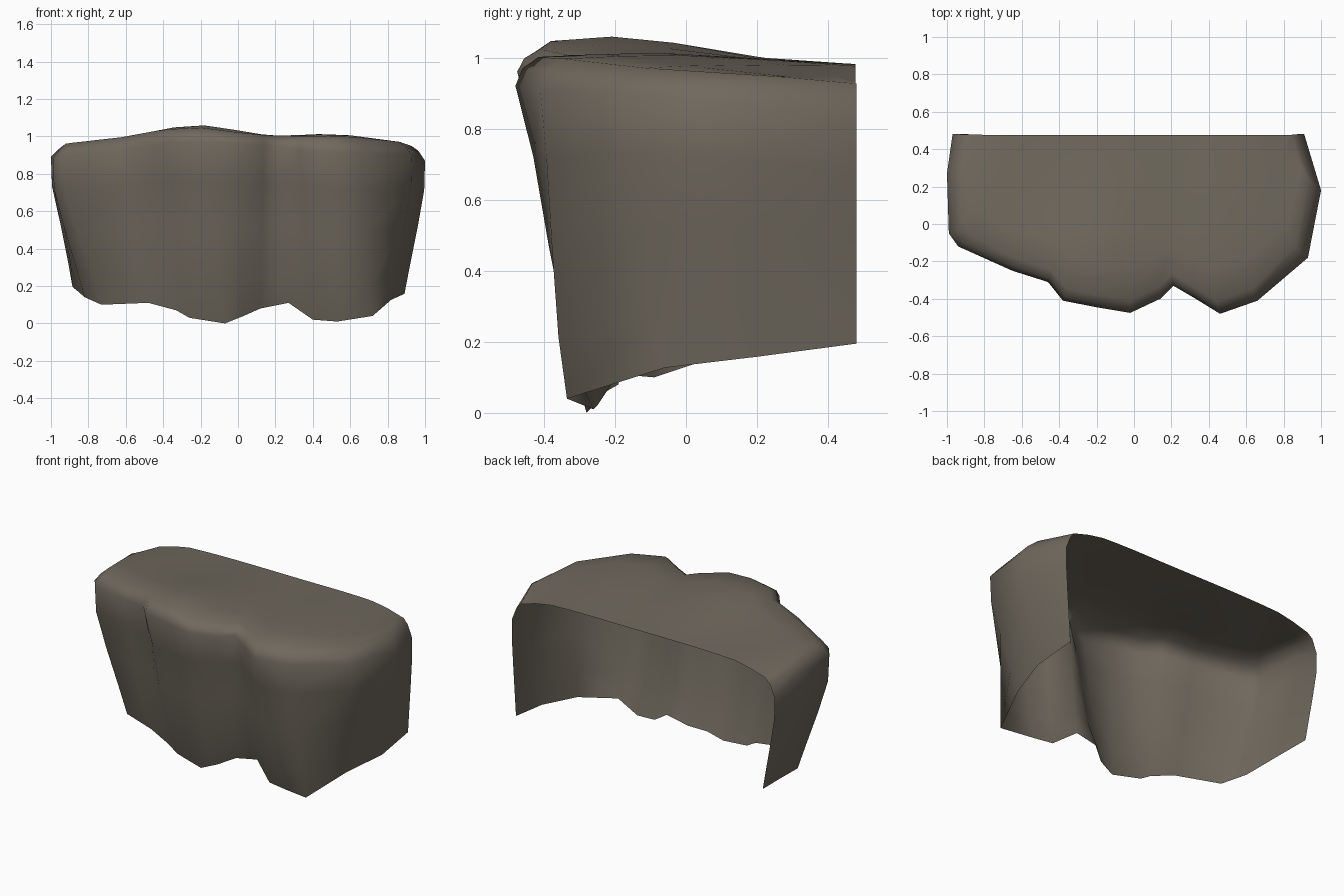
import bpy, bmesh, math
from mathutils import Vector

if "Cube" in bpy.data.objects:
    bpy.data.objects.remove(bpy.data.objects["Cube"])

# Column guides, back left round the front to back right:
# shoulder x, y | foot x, y, z | shoulder height
COLS = [
    (-.97, .48, -.885, .48, .195, .80), (-1.0, .27, -.86, .27, .175, .89),
    (-.99, -.05, -.82, .03, .14, .88), (-.94, -.12, -.73, -.09, .10, .89),
    (-.65, -.25, -.48, -.20, .11, .93), (-.46, -.31, -.33, -.24, .07, .95),
    (-.38, -.41, -.26, -.25, .03, .97), (-.20, -.445, -.07, -.28, .00, .97),
    (-.02, -.475, .03, -.26, .04, .96), (.14, -.40, .12, -.19, .08, .95),
    (.21, -.33, .27, -.19, .11, .95), (.33, -.40, .40, -.25, .02, .93),
    (.46, -.48, .53, -.26, .01, .92), (.66, -.41, .72, -.335, .04, .91),
    (.93, -.18, .82, -.06, .127, .90), (1.0, .18, .89, .20, .158, .87),
    (.91, .48, .88, .48, .195, .81),
]


# Height of the top surface, with a mound at front left
def top_height(x, y):
    mound = .07 * math.exp(-((x + .22) / .3) ** 2 - ((y + .22) / .35) ** 2)
    bump = .025 * math.exp(-((x - .5) / .25) ** 2 - ((y + .1) / .4) ** 2)
    return .99 + mound + bump - .04 * abs(x) ** 4 - .01 * max(0, y) / .48


def column(i):
    x, y, bx, by, bz, sz = COLS[i]
    foot, shoulder = Vector((bx, by, bz)), Vector((x, y, sz))
    pts = [foot]
    # Ends flare early, the front lobes bulge low and then lean out
    for t, end, front in ((.2, .25, .32), (.5, .64, .57), (.78, .96, .77), (1, 1, 1)):
        out = end if abs(x) > .85 else front
        pts.append(Vector((bx + (x - bx) * out, by + (y - by) * out, bz + (sz - bz) * t)))
    # Rounded rim, then the top running to the back edge
    k = .93 if abs(x) > .9 else .96
    ry = y if y > .45 else y + .065
    zk = .935 if y > .45 else top_height(x * k, ry) - .006
    pts.append(Vector((x * (1 + k) / 2, y + (ry - y) * .3, sz * .35 + zk * .65)))
    rim = Vector((x * k, ry, 0))
    back = Vector((-.90 + 1.75 * i / (len(COLS) - 1), .477, 0))
    for t in (0, .2, .4, .7, 1):
        p = rim.lerp(back, t)
        # Back corners droop
        droop = .04 * max(0, abs(p.x + .02) - .7) / .2 * max(0, (p.y - .2) / .28)
        p.z = top_height(p.x, p.y) - droop
        pts.append(p)
    return pts


# Rock ledge: open shell with no back or underside
bm = bmesh.new()
grid = [[bm.verts.new(p) for p in column(i)] for i in range(len(COLS))]
for a, b in zip(grid, grid[1:]):
    for j in range(len(a) - 1):
        bm.faces.new((a[j], b[j], b[j + 1], a[j + 1]))
bmesh.ops.remove_doubles(bm, verts=bm.verts, dist=.002)
bm.normal_update()

mesh = bpy.data.meshes.new("rock_ledge")
bm.to_mesh(mesh)
bm.free()
rock = bpy.data.objects.new("rock_ledge", mesh)
bpy.context.collection.objects.link(rock)
mesh.shade_smooth()

stone = bpy.data.materials.new("grey_brown_stone")
stone.diffuse_color = (.16, .14, .11, 1)
stone.use_nodes = True
stone.node_tree.nodes["Principled BSDF"].inputs["Base Color"].default_value = stone.diffuse_color
mesh.materials.append(stone)
